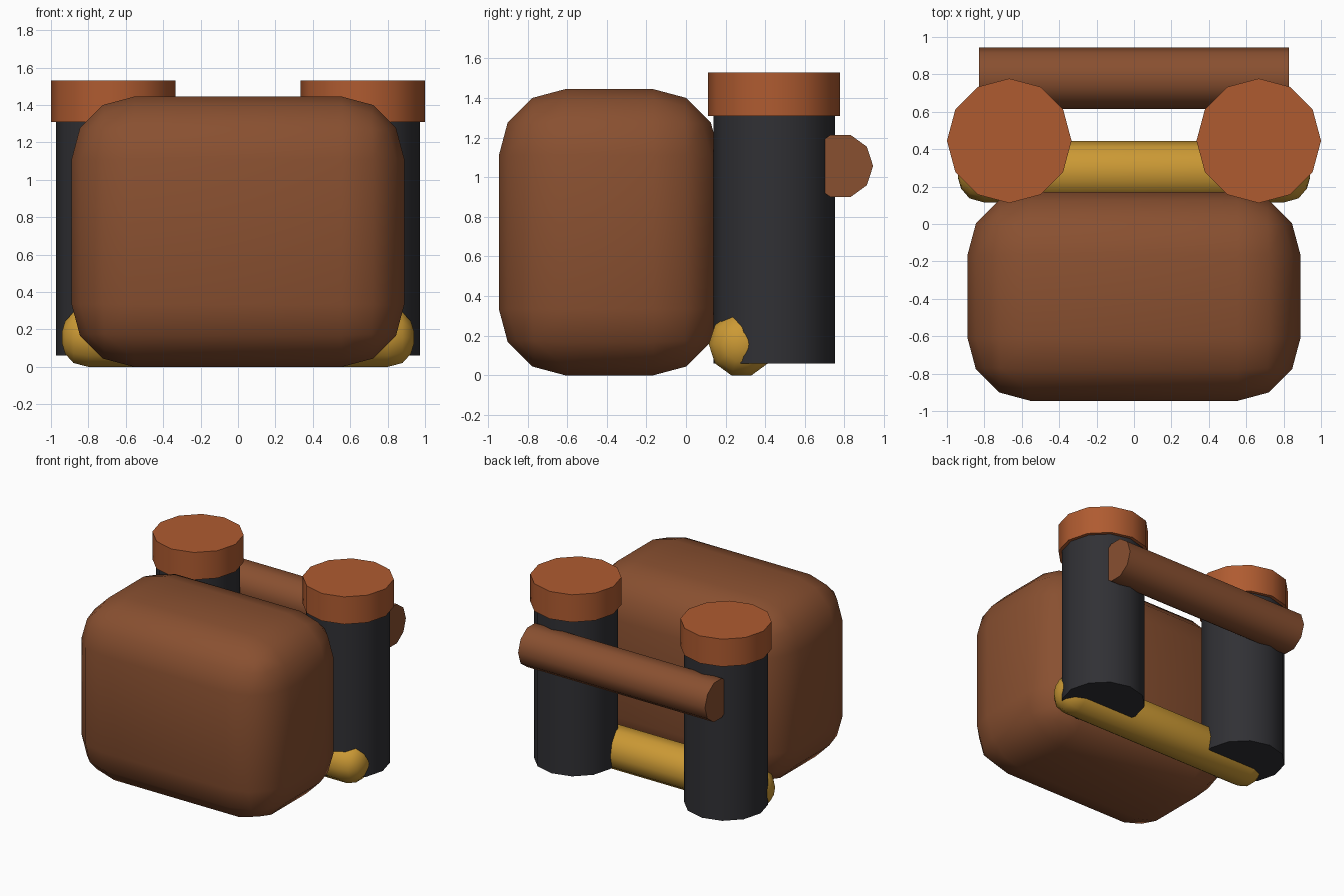
import bpy, bmesh, math
from mathutils import Matrix

if "Cube" in bpy.data.objects:
    bpy.data.objects.remove(bpy.data.objects["Cube"])


def material(name, rgb):
    m = bpy.data.materials.new(name)
    m.diffuse_color = (*rgb, 1)
    m.use_nodes = True
    m.node_tree.nodes["Principled BSDF"].inputs["Base Color"].default_value = m.diffuse_color
    return m


BROWN = material("brown_leather", (0.25, 0.08, 0.03))
RUST = material("rust_lid", (0.43, 0.105, 0.03))
DARK = material("dark_fabric", (0.03, 0.03, 0.035))
GOLD = material("gold_roll", (0.60, 0.32, 0.035))


def finish(name, bm, mat):
    bmesh.ops.recalc_face_normals(bm, faces=bm.faces)
    mesh = bpy.data.meshes.new(name)
    bm.to_mesh(mesh)
    bm.free()
    ob = bpy.data.objects.new(name, mesh)
    bpy.context.collection.objects.link(ob)
    mesh.materials.append(mat)
    bpy.ops.object.select_all(action='DESELECT')
    ob.select_set(True)
    bpy.context.view_layer.objects.active = ob
    bpy.ops.object.shade_smooth_by_angle(angle=math.radians(50))
    return ob


def lathe(name, profile, sides, centre, axis, mat):
    """Rings of (position along axis, radius), capped at both ends."""
    bm = bmesh.new()
    rings = []
    for p, r in profile:
        ring = []
        for i in range(sides):
            a = 2 * math.pi * i / sides
            u, v = r * math.cos(a), r * math.sin(a)
            co = (p, u, v) if axis == 'X' else (u, v, p)
            ring.append(bm.verts.new(co))
        rings.append(ring)
    for a, b in zip(rings, rings[1:]):
        for i in range(sides):
            j = (i + 1) % sides
            bm.faces.new((a[i], a[j], b[j], b[i]))
    bm.faces.new(rings[0])
    bm.faces.new(rings[-1])
    bmesh.ops.translate(bm, verts=bm.verts, vec=centre)
    return finish(name, bm, mat)


# Main pack body: box with large rounded edges
bm = bmesh.new()
bmesh.ops.create_cube(bm, size=1, matrix=Matrix.Translation((0, -0.3875, 0.7225))
                      @ Matrix.Diagonal((1.78, 1.115, 1.445, 1)))
bmesh.ops.bevel(bm, geom=bm.edges[:], offset=0.335, segments=3,
                profile=0.5, affect='EDGES')
finish("pack_body", bm, BROWN)

# Upright canisters with wider lids
for side, label in ((-1, "left"), (1, "right")):
    c = (side * 0.667, 0.445, 0)
    lathe(label + "_canister", [(0.06, 0.307), (1.32, 0.307)], 12, c, 'Z', DARK)
    lathe(label + "_lid", [(1.31, 0.333), (1.53, 0.333)], 12, c, 'Z', RUST)

# Flat-ended bar across the back
lathe("cross_bar", [(-0.83, 0.165), (0.83, 0.165)], 10, (0, 0.78, 1.057), 'X', BROWN)

# Round-ended roll along the bottom
end = [(0.80, 0.165), (0.88, 0.143), (0.925, 0.09), (0.942, 0.03)]
roll = [(-x, r) for x, r in reversed(end)] + end
lathe("bottom_roll", roll, 10, (0, 0.28, 0.157), 'X', GOLD)
